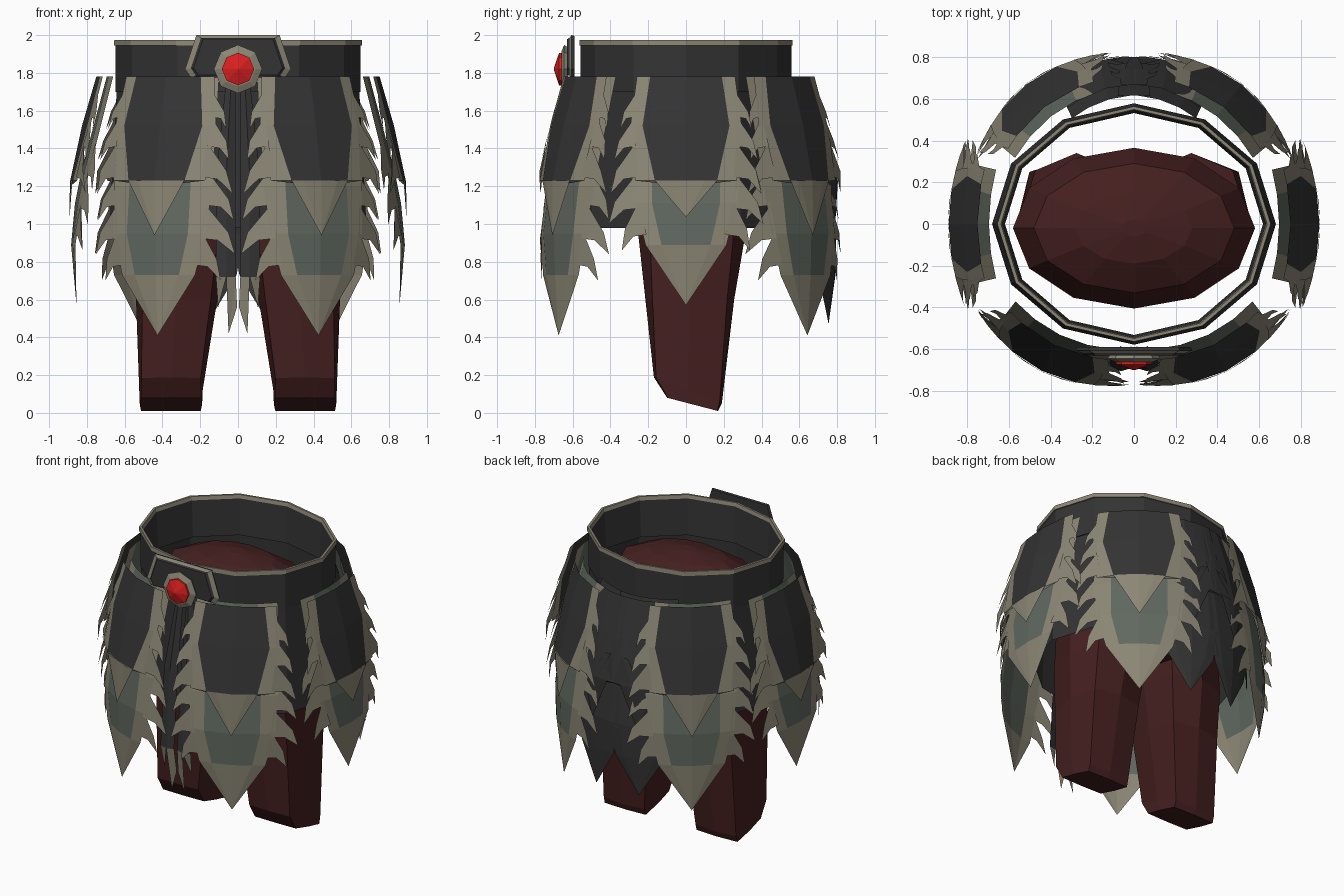
import bpy, math
from mathutils import Vector

if "Cube" in bpy.data.objects:
    bpy.data.objects.remove(bpy.data.objects["Cube"])


def material(name, rgb):
    m = bpy.data.materials.new(name)
    m.diffuse_color = (*rgb, 1)
    m.use_nodes = True
    m.node_tree.nodes["Principled BSDF"].inputs["Base Color"].default_value = m.diffuse_color
    return m


DARK = material("dark_leather", (0.034, 0.034, 0.035))
TAN = material("tan_fur", (0.26, 0.24, 0.178))
GREEN = material("grey_green_cloth", (0.118, 0.14, 0.117))
MAROON = material("maroon_cloth", (0.059, 0.0138, 0.0138))
RED = material("red_gem", (0.72, 0.014, 0.014))


def build(name, verts, faces, mats, idx=None):
    me = bpy.data.meshes.new(name)
    me.from_pydata([tuple(v) for v in verts], [], faces)
    for m in mats:
        me.materials.append(m)
    if idx:
        for p, i in zip(me.polygons, idx):
            p.material_index = i
    ob = bpy.data.objects.new(name, me)
    bpy.context.collection.objects.link(ob)
    return ob


def loft(name, rings, mats, row_mats=None, cap=True, closed=False):
    """Skin a list of equal-length rings."""
    n, k = len(rings[0]), len(rings)
    verts = [v for r in rings for v in r]
    faces, idx = [], []
    for i in range(k if closed else k - 1):
        a, b = i * n, (i + 1) % k * n
        for j in range(n):
            faces.append((a + j, a + (j + 1) % n, b + (j + 1) % n, b + j))
            idx.append(row_mats[i] if row_mats else 0)
    if cap:
        faces += [tuple(reversed(range(n))), tuple(range((k - 1) * n, k * n))]
        idx += [row_mats[0] if row_mats else 0, row_mats[-1] if row_mats else 0]
    return build(name, verts, faces, mats, idx)


def oval(cx, cy, rx, ry, z, n=12, slope=0, power=1.0):
    pts = []
    for i in range(n):
        a = 2 * math.pi * i / n
        c, s = math.cos(a), math.sin(a)
        dx = math.copysign(abs(c) ** power, c) * rx if abs(c) > 1e-6 else 0
        dy = math.copysign(abs(s) ** power, s) * ry if abs(s) > 1e-6 else 0
        pts.append((cx + dx, cy + dy, z + slope * dy))
    return pts


# Belt with a narrow tan rim along the top
belt = [(0.648, 1.70), (0.648, 1.945), (0.657, 1.945), (0.655, 1.975),
        (0.638, 1.975), (0.632, 1.95), (0.618, 1.70)]
loft("belt", [oval(0, 0, r, r * 0.86, z) for r, z in belt], [DARK, TAN],
     [0, 1, 1, 1, 1, 0, 0], cap=False, closed=True)

# Flared under skirt
loft("under_skirt", [oval(0, 0, r, r * 0.85, z) for r, z in
     [(0.64, 1.74), (0.66, 1.4), (0.68, 0.98)]], [DARK], cap=False)

# Hips
hips = [(0.50, 0.30, 1.02), (0.57, 0.36, 1.25), (0.58, 0.385, 1.55),
        (0.48, 0.31, 1.74), (0.28, 0.17, 1.83), (0.06, 0.04, 1.86)]
loft("hips", [oval(0, -0.02, *h) for h in hips], [MAROON])

# Trouser legs, boxy at the slanted hem
for side, label in ((-1, "left"), (1, "right")):
    rows = [(0.355, 0.035, 0.165, 0.135, 0.045, -0.26, 0.12),
            (0.355, 0.010, 0.168, 0.18, 0.12, -0.38, 0.2),
            (0.325, 0.020, 0.215, 0.235, 0.60, 0, 0.5),
            (0.305, 0.030, 0.25, 0.28, 0.92, 0, 0.7),
            (0.275, 0.030, 0.27, 0.31, 1.30, 0, 0.9)]
    loft(label + "_leg", [oval(side * cx, cy, rx, ry, z, 8, s, p)
                          for cx, cy, rx, ry, z, s, p in rows], [MAROON])


def lerp(table, z):
    """Height to distance, table sorted from high to low."""
    if z >= table[0][0]:
        return table[0][1]
    for (z0, a), (z1, b) in zip(table, table[1:]):
        if z >= z1:
            return a + (b - a) * (z0 - z) / (z0 - z1)
    return table[-1][1]


def sheet(name, pos, yaw, rows, tip, flare, feathers, mats, bow):
    """Bowed hanging sheet: centre colour, fur border, pointed tip, ragged sides."""
    out = Vector((math.sin(yaw), -math.cos(yaw), 0))
    along = Vector((math.cos(yaw), math.sin(yaw), 0))
    base = Vector((*pos, 0))

    def place(u, z):
        return base + along * u + out * (lerp(flare, z) - bow * u * u) + Vector((0, 0, z))

    verts, faces, idx = [], [], []
    for z, inner, outer in rows:
        verts += [place(u, z) for u in (-outer, -inner, 0, inner, outer)]
    for r in range(len(rows) - 1):
        for c in range(4):
            a = r * 5 + c
            faces.append((a, a + 5, a + 6, a + 1))
            idx.append(1 if c in (0, 3) else 0)
    # pointed fur tip under the last row
    last = (len(rows) - 1) * 5
    verts.append(place(0, tip))
    for c in range(4):
        faces.append((last + c, len(verts) - 1, last + c + 1))
        idx.append(1)
    # curved fur spikes along both sides
    border = [(z, o) for z, _, o in rows]
    for u, z, root in feathers:
        for s in (-1, 1):
            k = len(verts)
            top, low = z + root + 0.05, z + root * 0.4
            w, wl = lerp(border, top), lerp(border, low)
            verts += [place(s * (w - 0.02), top), place(s * (u * 0.75 + w * 0.25), z + root * 0.55),
                      place(s * u, z), place(s * (u * 0.45 + wl * 0.55), low - 0.01),
                      place(s * (wl - 0.02), low)]
            f = [k, k + 4, k + 3, k + 2, k + 1]
            faces.append(tuple(f if s > 0 else reversed(f)))
            idx.append(1)
    build(name, verts, faces, mats, idx)


def tasset(name, pos, yaw, lift=0.0, centre=DARK, fur=TAN, cloth=GREEN, tip=0.41, wide=1.0,
           bow=0.75):
    """Two overlapping layers of a hip guard."""
    w = wide
    up = [(1.78, 0.19 * w, 0.26 * w), (1.52, 0.23 * w, 0.295 * w), (1.23, 0.165 * w, 0.27 * w)]
    sheet(name + "_upper", pos, yaw, up, 1.2, [(1.78, 0), (1.3, 0.14), (0.93, 0.13)],
          [(0.35 * w, 1.50, 0.17), (0.38 * w, 1.34, 0.18), (0.40 * w, 1.16, 0.22)],
          [centre, fur], bow)
    # fur point under the dark plate
    sheet(name + "_fur_point", pos, yaw, [(1.23, 0.10 * w, 0.165 * w)], 0.94 + lift * 0.6,
          [(1.3, 0.14), (0.93, 0.142)], [], [fur, fur], bow)
    # lower layer hangs from the belt behind the upper one
    low = [(1.78, 0.14 * w, 0.26 * w), (1.20 + lift / 2, 0.18 * w, 0.29 * w),
           (0.95 + lift, 0.18 * w, 0.27 * w), (0.73 + lift, 0.13 * w, 0.215 * w)]
    sheet(name + "_lower", pos, yaw, low, tip + lift,
          [(1.78, -0.055), (1.2, 0.10), (0.9 + lift / 4, 0.138), (0.41 + lift, 0.105)],
          [(0.40 * w, 1.02 + lift, 0.2), (0.41 * w, 0.84 + lift, 0.21),
           (0.34 * w, 0.70 + lift, 0.21)], [cloth, fur], bow)


# Hip guards around the body, and two dark tails at the back
rad = math.radians
for s, label in ((-1, "left"), (1, "right")):
    tasset(label + "_front_guard", (s * 0.38, -0.58), s * rad(26))
    tasset(label + "_side_guard", (s * 0.75, 0), s * rad(90), lift=0.16, bow=0.5)
    tasset(label + "_back_guard", (s * 0.43, 0.56), s * rad(142))
    tasset(label + "_back_tail", (s * 0.135, 0.65), s * rad(164), centre=DARK,
           fur=DARK, cloth=DARK, tip=0.47, wide=0.75, bow=1.0)

# Narrow front straps with fur points
for s, label in ((-1, "left"), (1, "right")):
    rows = [(1.74, -0.585, 0.5), (1.25, -0.65, 1.0), (0.72, -0.69, 1.0)]
    verts = [(s * (0.012 + x * k), y - (0.015 if x == 0.05 else 0), z)
             for z, y, k in rows for x in (0, 0.05, 0.105)]
    verts += [(s * 0.05, -0.66, 0.42), (s * 0.105, -0.66, 0.56), (s * 0.005, -0.67, 0.56)]
    faces = [(r + c, r + c + 1, r + c + 4, r + c + 3) for r in (0, 3) for c in (0, 1)]
    faces += [(6, 7, 9), (7, 8, 10), (6, 9, 11)]
    build(label + "_front_strap", verts, faces, [DARK, TAN], [0] * 4 + [1] * 3)


def plate(name, outline, layers, mats, row_mats):
    """Front-facing plate; layers are (y, scale) about the outline centre."""
    cx = sum(p[0] for p in outline) / len(outline)
    cz = sum(p[1] for p in outline) / len(outline)
    rings = [[(cx + (x - cx) * k, y, cz + (z - cz) * k) for x, z in outline] for y, k in layers]
    loft(name, rings, mats, row_mats)


# Buckle plate, gem mount and gem
shape = [(-0.22, 2.0), (-0.28, 1.82), (-0.25, 1.775), (0.25, 1.775), (0.28, 1.82), (0.22, 2.0)]
plate("buckle_plate", shape, [(-0.59, 0.97), (-0.605, 1), (-0.618, 0.89), (-0.63, 0.84)],
      [DARK, TAN], [0, 1, 0])


def ngon(r, n=8):
    return [(r * math.sin(2 * math.pi * i / n), 1.82 + r * math.cos(2 * math.pi * i / n))
            for i in range(n)]


plate("gem_mount", ngon(0.128), [(-0.625, 0.9), (-0.645, 1), (-0.66, 0.72)], [TAN], [0, 0])
plate("gem", ngon(0.086), [(-0.65, 1), (-0.672, 1), (-0.70, 0.04)], [RED], [0, 0])
